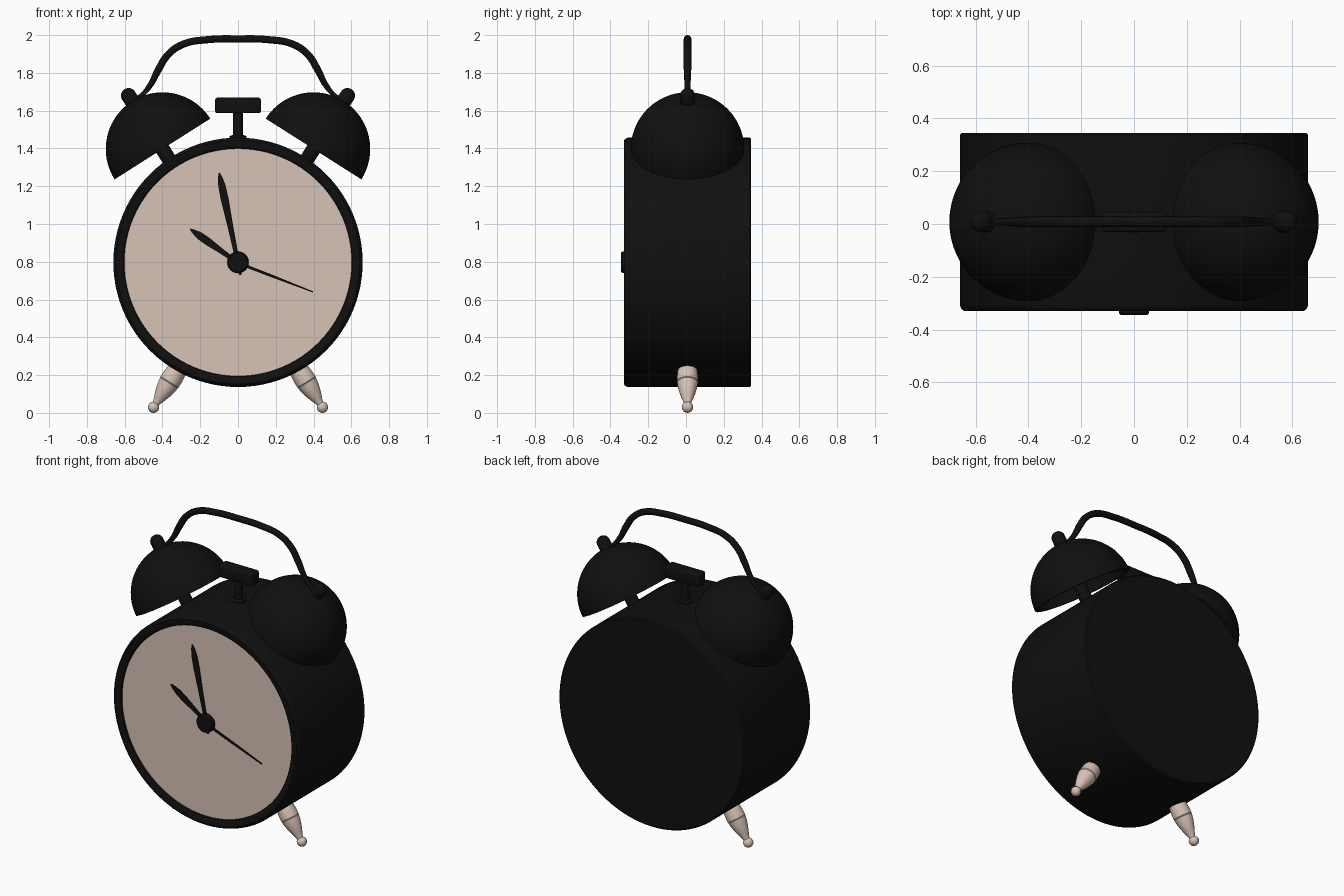
import bpy, bmesh, math
from mathutils import Vector, Matrix

if "Cube" in bpy.data.objects:
    bpy.data.objects.remove(bpy.data.objects["Cube"])


def material(name, rgb):
    m = bpy.data.materials.new(name)
    m.diffuse_color = (*rgb, 1)
    m.use_nodes = True
    m.node_tree.nodes["Principled BSDF"].inputs["Base Color"].default_value = m.diffuse_color
    return m


BLACK = material("matte black", (0.005, 0.005, 0.005))
CREAM = material("pale blush", (0.68, 0.54, 0.46))
CY, CZ = 0.008, 0.797          # body axis


def finish(name, bm, mat, smooth=True):
    bmesh.ops.remove_doubles(bm, verts=bm.verts, dist=1e-5)
    bmesh.ops.recalc_face_normals(bm, faces=bm.faces)
    me = bpy.data.meshes.new(name)
    bm.to_mesh(me)
    bm.free()
    ob = bpy.data.objects.new(name, me)
    bpy.context.collection.objects.link(ob)
    me.materials.append(mat)
    if smooth:
        bpy.ops.object.select_all(action='DESELECT')
        ob.select_set(True)
        bpy.context.view_layer.objects.active = ob
        bpy.ops.object.shade_smooth_by_angle(angle=math.radians(35))
    return ob


def lathe(name, profile, origin, axis, mat, seg=48):
    """Revolve (radius, distance) points around an axis."""
    bm = bmesh.new()
    vs = [bm.verts.new((r, 0, t)) for r, t in profile]
    es = [bm.edges.new(p) for p in zip(vs, vs[1:])]
    bmesh.ops.spin(bm, geom=vs + es, cent=(0, 0, 0), axis=(0, 0, 1),
                   angle=2 * math.pi, steps=seg, use_merge=True)
    rot = Vector(axis).to_track_quat('Z', 'Y').to_matrix().to_4x4()
    bm.transform(Matrix.Translation(origin) @ rot)
    return finish(name, bm, mat)


def arc(r, c, a0, a1, n):
    return [(max(0, r * math.cos(math.radians(a0 + (a1 - a0) * i / n))),
             c + r * math.sin(math.radians(a0 + (a1 - a0) * i / n))) for i in range(n + 1)]


# drum body with recessed front, and the dial
centre = (0, 0, CZ)
front = (0, -1, 0)
lathe("clock_body", [(0, -.345), (.652, -.345), (.66, -.338), (.66, .308), (.655, .321),
                     (.645, .329), (.615, .329), (.605, .323), (.60, .305), (0, .305)],
      centre, front, BLACK, 96)
lathe("dial", [(0, .306), (.602, .306), (.602, .312), (0, .312)], centre, front, CREAM, 96)
lathe("hand_hub", [(0, .306), (.057, .306), (.057, .338), (.05, .345), (0, .345)],
      centre, front, BLACK, 32)


# hands: flat tapered blades, (distance, half width) outline
def hand(name, dx, dz, outline, y):
    d = Vector((dx, 0, dz)).normalized()
    p = Vector((-d.z, 0, d.x))
    base = Vector((0, y, CZ - .003))
    bm = bmesh.new()
    pts = [base + d * t + p * w for t, w in outline]
    pts += [base + d * t - p * w for t, w in reversed(outline)]
    f = bm.faces.new([bm.verts.new(v) for v in pts])
    ext = bmesh.ops.extrude_face_region(bm, geom=[f])
    for v in ext["geom"]:
        if isinstance(v, bmesh.types.BMVert):
            v.co.y += .005
    finish(name, bm, BLACK, False)


hand("minute_hand", -19, 91, [(-.065, .006), (0, .01), (.2, .015), (.35, .021), (.42, .019),
                              (.465, .011), (.488, .002)], -.323)
hand("hour_hand", -48, 34, [(0, .01), (.1, .014), (.2, .021), (.25, .02), (.29, .011),
                            (.312, .002)], -.319)
hand("second_hand", 75, -29, [(0, .008), (.2, .007), (.426, .003)], -.328)

# bells, posts and feet, mirrored left and right
tilt = math.radians(32.4)
for s, side in ((-1, "left"), (1, "right")):
    n = Vector((s * math.sin(tilt), 0, math.cos(tilt)))
    c = Vector((s * .4, CY, 1.397))
    lathe("bell_" + side, arc(.3, 0, 0, 90, 20) + arc(.28, 0, 90, 0, 20) + [(.3, 0)],
          c, n, BLACK, 64)
    lathe("bell_post_" + side, [(0, -.13), (.038, -.13)] + arc(.04, .335, 0, 90, 6),
          c, n, BLACK, 24)
    foot_dir = Vector((-s * math.sin(tilt), 0, math.cos(tilt)))
    lathe("foot_" + side, arc(.03, 0, -90, 50, 10) +
          [(.021, .033), (.03, .055), (.042, .09), (.051, .125), (.055, .152), (.053, .155),
           (.056, .158), (.056, .185), (.053, .22), (.047, .26), (0, .28)],
          (s * .447, CY, .03), foot_dir, CREAM, 32)

# hammer with stem and collar
lathe("hammer_stem", [(0, 1.43), (.045, 1.43), (.045, 1.465), (.026, 1.472), (.026, 1.6), (0, 1.6)],
      (0, CY, 0), (0, 0, 1), BLACK, 24)
bm = bmesh.new()
bmesh.ops.create_cube(bm, size=1)
bm.transform(Matrix.Translation((0, CY, 1.628)) @ Matrix.Diagonal((.242, .076, .082, 1)))
bmesh.ops.bevel(bm, geom=bm.edges[:], offset=.012, segments=3, affect='EDGES', profile=.5)
finish("hammer_head", bm, BLACK)

# carrying handle: bent rod over the bells
half = [(.56, 1.655, .6), (.515, 1.678, .6), (.465, 1.735, .8), (.42, 1.82, 1), (.37, 1.897, 1),
        (.29, 1.952, 1), (.158, 1.976, 1)]
path = [(-x, z, r) for x, z, r in half] + [(0, 1.98, 1)] + half[::-1]
cu = bpy.data.curves.new("handle", 'CURVE')
cu.dimensions = '3D'
cu.bevel_depth = .02
cu.bevel_resolution = 3
cu.use_fill_caps = True
sp = cu.splines.new('BEZIER')
sp.bezier_points.add(len(path) - 1)
for b, (x, z, r) in zip(sp.bezier_points, path):
    b.co = (x, CY, z)
    b.radius = r
    b.handle_left_type = b.handle_right_type = 'AUTO'
sp.resolution_u = 6
cu.materials.append(BLACK)
bpy.context.collection.objects.link(bpy.data.objects.new("handle", cu))
